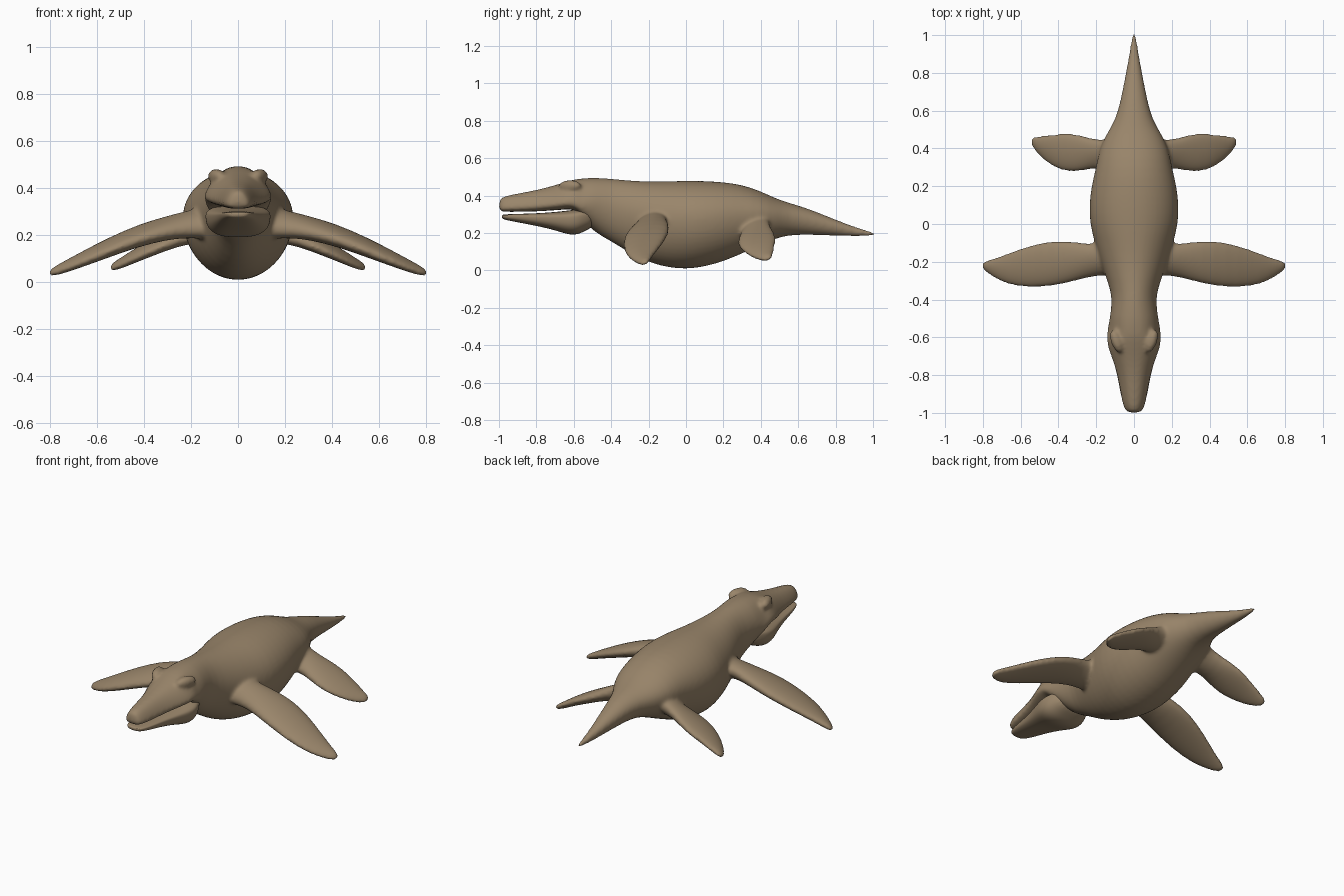
import bpy, bmesh
from math import sin, cos, pi
from mathutils import Vector, Matrix

default = bpy.data.objects.get("Cube")
if default:
    bpy.data.objects.remove(default)

hide = bpy.data.materials.new("brown hide")
hide.use_nodes = True
hide.diffuse_color = (0.32, 0.235, 0.145, 1)
hide.node_tree.nodes["Principled BSDF"].inputs["Base Color"].default_value = hide.diffuse_color
hide.node_tree.nodes["Principled BSDF"].inputs["Roughness"].default_value = 0.7

SIDES = 24


def loft(bm, rings):
    """Skin a row of closed rings and cap both ends."""
    loops = [[bm.verts.new(p) for p in ring] for ring in rings]
    faces = [bm.faces.new((loops[0])), bm.faces.new(loops[-1])]
    for a, b in zip(loops, loops[1:]):
        for i in range(SIDES):
            j = (i + 1) % SIDES
            faces.append(bm.faces.new((a[i], a[j], b[j], b[i])))
    bmesh.ops.recalc_face_normals(bm, faces=faces)


def squash(v, power):
    return abs(v) ** power * (1 if v >= 0 else -1)


def cross_ring(y, width, top, bottom, widest, taper, power):
    """Cross-section facing along y; 'widest' is where the flank lies between bottom and top."""
    mid = bottom + (top - bottom) * widest
    ring = []
    for i in range(SIDES):
        a = 2 * pi * i / SIDES
        c, s = squash(cos(a), power), squash(sin(a), power)
        x = width * c * (1 - taper * max(0, s))
        ring.append(Vector((x, y, mid + s * ((top - mid) if s > 0 else (mid - bottom)))))
    return ring


def flipper_ring(side, x, lead, trail, z, thick):
    """Flipper cross-section, trailing edge slightly raised."""
    ring = []
    for i in range(SIDES):
        a = 2 * pi * i / SIDES
        y = (lead + trail) / 2 + (trail - lead) / 2 * cos(a)
        ring.append(Vector((side * x, y, z + thick / 2 * sin(a) + thick * 0.2 * cos(a))))
    return ring


def finish(bm, name):
    mesh = bpy.data.meshes.new(name)
    bm.to_mesh(mesh)
    bm.free()
    mesh.materials.append(hide)
    for p in mesh.polygons:
        p.use_smooth = True
    obj = bpy.data.objects.new(name, mesh)
    bpy.context.collection.objects.link(obj)
    return obj


# Upper head: y, half width, top, bottom
head = [(-1.0, .035, .375, .32), (-.985, .05, .392, .313), (-.95, .063, .402, .313),
        (-.88, .076, .415, .313), (-.8, .09, .43, .315), (-.72, .115, .45, .32),
        (-.65, .143, .472, .325), (-.6, .148, .487, .33), (-.56, .143, .492, .29)]
# Neck, trunk and tail: y, half width, top, bottom
trunk = [(-.5, .13, .498, .205), (-.4, .115, .492, .155), (-.32, .135, .483, .1),
         (-.2, .18, .476, .04), (-.1, .21, .478, .013), (0, .236, .481, .003),
         (.1, .24, .48, .017), (.2, .228, .474, .045), (.3, .203, .46, .088),
         (.4, .185, .425, .135), (.48, .145, .385, .17), (.55, .1, .362, .188),
         (.65, .072, .333, .19), (.8, .043, .272, .185), (.92, .022, .225, .18),
         (1.02, .008, .203, .182)]

# Flippers: x, leading y, trailing y, centre z, thickness
front_flipper = [(.08, -.28, -.08, .255, .15), (.2, -.27, -.11, .25, .11),
                 (.3, -.3, -.095, .232, .095), (.42, -.33, -.083, .2, .09),
                 (.55, -.34, -.11, .148, .08), (.67, -.325, -.155, .095, .062),
                 (.76, -.275, -.188, .055, .045), (.81, -.235, -.2, .037, .03)]
rear_flipper = [(.08, .28, .46, .25, .15), (.19, .3, .44, .22, .1),
                (.27, .28, .47, .19, .08), (.35, .272, .485, .155, .072),
                (.43, .3, .475, .118, .06), (.5, .355, .468, .08, .045),
                (.55, .42, .46, .058, .03)]

# Body, flippers and brows fused into one smooth skin
body = bmesh.new()
rings = [cross_ring(*row, .28, .34, .75) for row in head]
rings += [cross_ring(*row, .56, .05 if row[0] < 0 else 0, 1) for row in trunk]
loft(body, rings)
for side in (-1, 1):
    loft(body, [flipper_ring(side, *row) for row in front_flipper])
    loft(body, [flipper_ring(side, *row) for row in rear_flipper])
    brow = (Matrix.Translation((side * .093, -.62, .452))
            @ Matrix.Rotation(side * -.35, 4, "Z") @ Matrix.Diagonal((.03, .065, .032, 1)))
    bmesh.ops.create_icosphere(body, subdivisions=3, radius=1, matrix=brow)
body_obj = finish(body, "body")
body_obj.modifiers.new("round", "SUBSURF").levels = 1
body_obj.modifiers["round"].render_levels = 1
remesh = body_obj.modifiers.new("fuse", "REMESH")
remesh.mode = "VOXEL"
remesh.voxel_size = 0.009
remesh.use_smooth_shade = True
blend = body_obj.modifiers.new("blend", "SMOOTH")
blend.factor = 0.5
blend.iterations = 12

# Lower jaw with a deep rounded throat: y, half width, top, bottom
jaw_rows = [(-.985, .03, .296, .28), (-.97, .052, .3, .27), (-.9, .072, .302, .257),
            (-.8, .088, .305, .238), (-.7, .117, .312, .215), (-.63, .14, .32, .19),
            (-.58, .14, .327, .19), (-.54, .125, .33, .21), (-.48, .09, .32, .24)]
jaw = bmesh.new()
loft(jaw, [cross_ring(*row, .72, .04, .75) for row in jaw_rows])
jaw_obj = finish(jaw, "lower_jaw")
jaw_obj.modifiers.new("round", "SUBSURF").levels = 2
